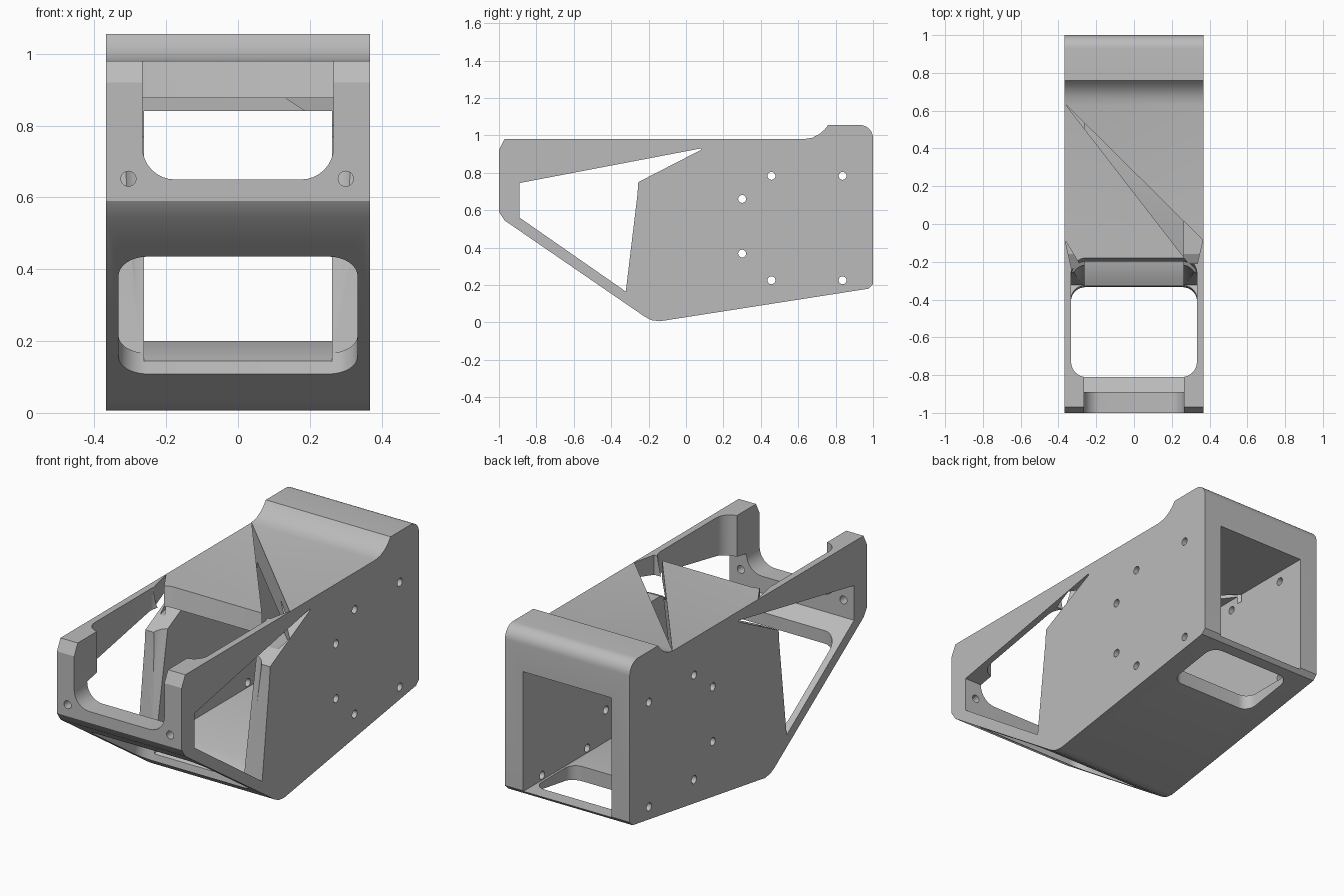
import bpy, bmesh
from math import sin, cos, pi
from mathutils import Vector

cube = bpy.data.objects.get("Cube")
if cube:
    bpy.data.objects.remove(cube)

grey = bpy.data.materials.new("plain_grey")
grey.use_nodes = True
grey.diffuse_color = (0.5, 0.5, 0.5, 1)
grey.node_tree.nodes["Principled BSDF"].inputs["Base Color"].default_value = (0.5, 0.5, 0.5, 1)


def loft(name, start, end):
    """Closed solid between two matching loops of 3D points."""
    bm = bmesh.new()
    a = [bm.verts.new(p) for p in start]
    b = [bm.verts.new(p) for p in end]
    n = len(a)
    bm.faces.new(a)
    bm.faces.new(b[::-1])
    for i in range(n):
        j = (i + 1) % n
        bm.faces.new((a[j], a[i], b[i], b[j]))
    bmesh.ops.recalc_face_normals(bm, faces=bm.faces)
    mesh = bpy.data.meshes.new(name)
    bm.to_mesh(mesh)
    bm.free()
    obj = bpy.data.objects.new(name, mesh)
    bpy.context.scene.collection.objects.link(obj)
    obj.data.materials.append(grey)
    return obj


def side_prism(name, profile, half):
    """Extrude a (y, z) profile across x."""
    return loft(name, [(-half, y, z) for y, z in profile],
                [(half, y, z) for y, z in profile])


def plan_prism(name, outline, z0, z1):
    """Extrude an (x, y) outline upwards."""
    return loft(name, [(x, y, z0) for x, y in outline],
                [(x, y, z1) for x, y in outline])


def arc(cx, cy, r, a0, a1, steps=8):
    return [(cx + r * cos(a0 + (a1 - a0) * i / steps),
             cy + r * sin(a0 + (a1 - a0) * i / steps)) for i in range(steps + 1)]


def rounded(half, v0, v1, r):
    """Rounded rectangle, symmetric about the first axis."""
    h = half - r
    return (arc(h, v1 - r, r, 0, pi / 2) + arc(-h, v1 - r, r, pi / 2, pi)
            + arc(-h, v0 + r, r, pi, 1.5 * pi) + arc(h, v0 + r, r, 1.5 * pi, 2 * pi))


def circle(u, v, r=0.021, n=20):
    return [(u + r * cos(2 * pi * i / n), v + r * sin(2 * pi * i / n)) for i in range(n)]


# Solid body with sloping underside and raised rear lip
profile = [(-1, 0.59), (-0.97, 0.545), (-0.22, 0.03), (-0.185, 0.012), (-0.14, 0.006),
           (0.975, 0.18), (1, 0.205)]
profile += arc(0.93, 0.985, 0.07, 0, pi / 2)
profile += [(0.76, 1.055), (0.74, 1.03), (0.712, 1.006), (0.675, 0.987), (0.63, 0.98),
            (-0.97, 0.98), (-1, 0.92)]
body = side_prism("housing_body", profile, 0.368)

cutters = []

# Front well, its rear wall leaning back
low, high = rounded(0.333, -0.81, -0.371, 0.08), rounded(0.333, -0.81, -0.141, 0.08)
cutters.append(loft("front_well", [(x, y, -0.1) for x, y in low],
                    [(x, y, 1.2) for x, y in high]))

# Rear tunnel
cutters.append(side_prism("rear_tunnel", [(1.1, 0.2), (-0.21, 0.2), (-0.305, 0.155),
                                          (-0.4, 0.11), (-0.4, 0.84), (1.1, 0.84)], 0.262))

# Side windows, open right across
cutters.append(side_prism("side_windows", [(-0.89, 0.56), (-0.322, 0.165), (-0.26, 0.68),
                                           (-0.255, 0.75), (0.08, 0.922), (0.08, 0.93),
                                           (-0.89, 0.745)], 0.6))

# Notch in the front wall
notch = rounded(0.266, 0.65, 1.4, 0.09)
cutters.append(loft("front_notch", [(x, -1.1, z) for x, z in notch],
                    [(x, -0.8, z) for x, z in notch]))

# Opening in the floor near the rear
cutters.append(plan_prism("floor_opening", rounded(0.25, 0.6, 0.92, 0.06), -0.1, 0.3))

# Diagonal slit through the roof and the small relief on the other side
cutters.append(plan_prism("roof_slit", [(-0.364, 0.635), (0.364, -0.085), (0.335, -0.21),
                                        (0.29, -0.21)], 0.8, 1.2))
cutters.append(plan_prism("roof_relief", [(-0.364, -0.087), (-0.29, -0.21), (-0.33, -0.24)],
                          0.8, 1.2))

# Bolt holes through the sides
for y, z in [(0.3, 0.66), (0.3, 0.368), (0.457, 0.783), (0.457, 0.225),
             (0.837, 0.783), (0.837, 0.225)]:
    cutters.append(side_prism("side_bolt_hole", circle(y, z), 0.6))

# Bolt holes through the front posts
for x in (-0.305, 0.3):
    ring = circle(x, 0.652)
    cutters.append(loft("front_bolt_hole", [(u, -1.1, v) for u, v in ring],
                        [(u, -0.85, v) for u, v in ring]))

# Cut everything out and keep the result as plain mesh
for cutter in cutters:
    cutter.hide_render = True
    mod = body.modifiers.new(cutter.name, 'BOOLEAN')
    mod.operation = 'DIFFERENCE'
    mod.solver = 'EXACT'
    mod.object = cutter
bpy.context.view_layer.update()
result = bpy.data.meshes.new_from_object(
    body.evaluated_get(bpy.context.evaluated_depsgraph_get()))
body.modifiers.clear()
body.data = result
for cutter in cutters:
    bpy.data.objects.remove(cutter)

# Smooth the curved walls, keep the edges sharp
bpy.ops.object.select_all(action='DESELECT')
body.select_set(True)
bpy.context.view_layer.objects.active = body
bpy.ops.object.shade_smooth_by_angle(angle=0.45)
